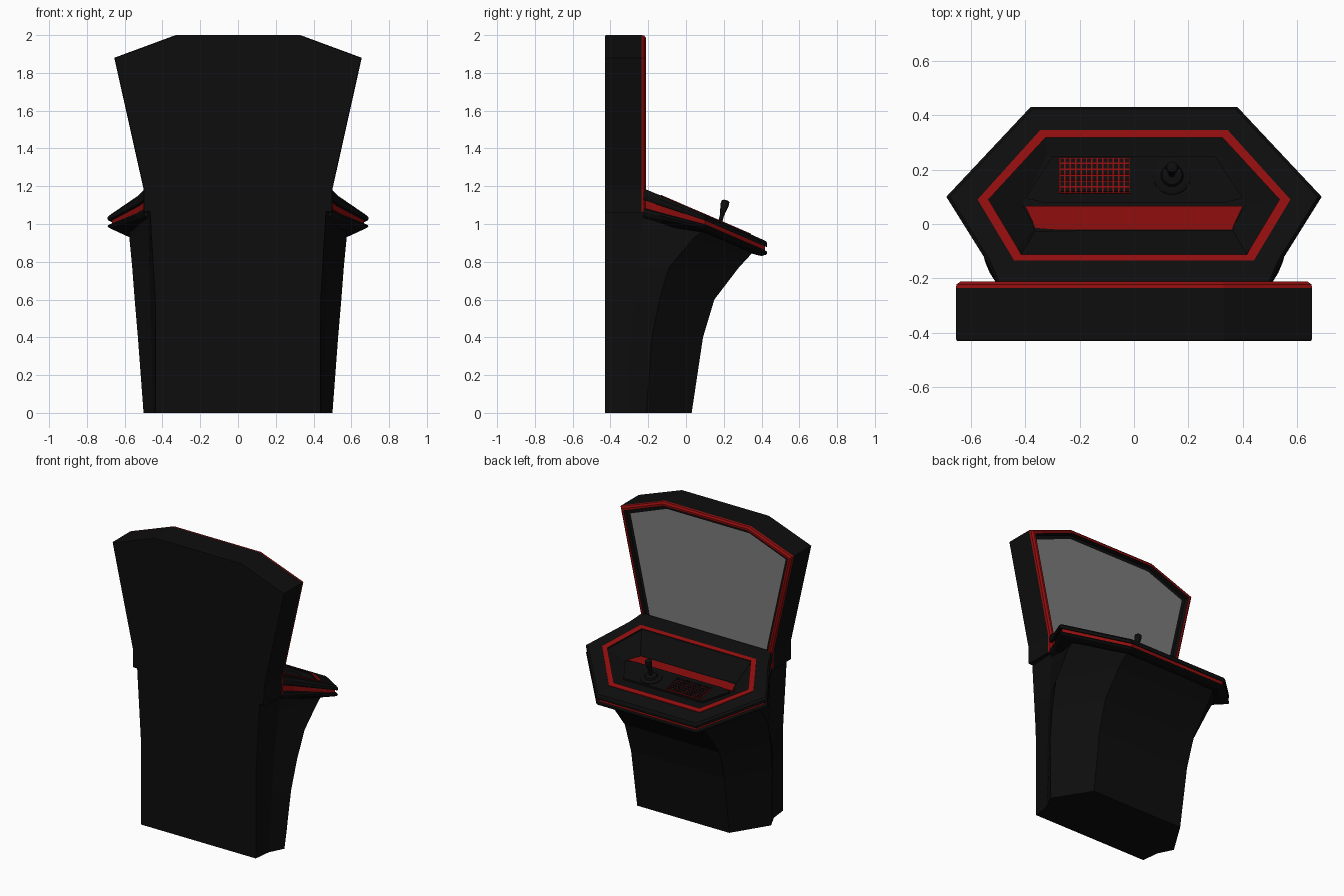
import bpy, bmesh, math
from mathutils import Vector, Matrix

if "Cube" in bpy.data.objects:
    bpy.data.objects.remove(bpy.data.objects["Cube"])


def material(name, rgb):
    m = bpy.data.materials.new(name)
    m.diffuse_color = (*rgb, 1)
    m.use_nodes = True
    m.node_tree.nodes["Principled BSDF"].inputs["Base Color"].default_value = m.diffuse_color
    return m


BLACK = material("black", (0.004, 0.004, 0.004))
RED = material("red", (0.27, 0.004, 0.004))
GREY = material("screen grey", (0.2, 0.2, 0.2))
MATS = [BLACK, RED, GREY]


def finish(name, bm):
    bmesh.ops.recalc_face_normals(bm, faces=bm.faces[:])
    me = bpy.data.meshes.new(name)
    bm.to_mesh(me)
    bm.free()
    for m in MATS:
        me.materials.append(m)
    ob = bpy.data.objects.new(name, me)
    bpy.context.collection.objects.link(ob)
    return ob


def mirror(half):
    """Close a right-hand half outline with its mirrored left half."""
    return [Vector(p) for p in half] + [Vector((-p[0], p[1], p[2])) for p in reversed(half)]


def loft(name, rings, bands=None, end=0):
    """Skin closed rings; bands gives the material index between rings."""
    bm = bmesh.new()
    vs = [[bm.verts.new(p) for p in r] for r in rings]
    n = len(rings[0])
    for k in range(len(vs) - 1):
        for i in range(n):
            j = (i + 1) % n
            f = bm.faces.new((vs[k][i], vs[k][j], vs[k + 1][j], vs[k + 1][i]))
            f.material_index = bands[k] if bands else 0
    bm.faces.new(vs[0])
    bm.faces.new(vs[-1]).material_index = end
    return finish(name, bm)


def lerp(a, b, t):
    return tuple(p + (q - p) * t for p, q in zip(a, b))


# Cabinet body: half sections of back corner, crease, widest edge, front corner
body = [
    [(.436, -.43, 0), (.45, -.31, 0), (.50, -.21, 0), (.35, .03, 0)],
    [(.436, -.43, .4), (.46, -.29, .4), (.53, -.18, .4), (.355, .09, .4)],
    [(.438, -.43, .6), (.465, -.275, .6), (.547, -.14, .6), (.36, .15, .6)],
    [(.448, -.43, .77), (.47, -.255, .77), (.56, -.09, .77), (.36, .28, .77)],
    [(.46, -.43, .97), (.475, -.235, .97), (.575, .04, .925), (.355, .34, .835)],
    [(.466, -.43, 1.08), (.48, -.225, 1.08), (.575, .10, .97), (.35, .36, .86)],
]
loft("cabinet_body", [mirror(r) for r in body])

# Upright display housing: outline shrinks to the recessed screen
OUTER = [(.33, 2.0), (.655, 1.88), (.50, 1.185), (.50, 1.06)]
SCREEN = [(.315, 1.945), (.59, 1.84), (.45, 1.21), (.445, 1.18)]


def housing_ring(y, t):
    return mirror([(x, y, z) for x, z in (lerp(a, b, t) for a, b in zip(OUTER, SCREEN))])


loft("display_housing",
     [housing_ring(-.43, .06), housing_ring(-.422, 0), housing_ring(-.236, 0),
      housing_ring(-.222, .04), housing_ring(-.212, .25), housing_ring(-.212, .5),
      housing_ring(-.238, .6), housing_ring(-.240, 1)],
     [0, 0, 1, 1, 1, 0, 0], end=2)

# Control deck: sloped hexagonal slab with red groove, red inlay and basin
DECK = [(.38, .43), (.69, .10), (.54, -.14), (.50, -.225)]


def deck_z(y):
    return 1.05 - .431 * (y - .1)


def deck_ring(s, drop):
    pts = []
    for x, y in DECK:
        yy = y if y < -.2 else .1 + (y - .1) * s
        deeper = 1 + max(0, (.1 - y) / .32)
        pts.append((x * s, yy, deck_z(yy) - drop * deeper))
    return mirror(pts)


def inlay_ring(pts, lift):
    return mirror([(x, y, deck_z(y) + lift) for x, y in pts])


inlay_out = [(.345, .345), (.575, .09), (.4535, -.1125), (.44, -.135)]
inlay_in = [(.325, .318), (.535, .09), (.427, -.09), (.415, -.112)]
floor = mirror([(.32, .255, .955), (.41, .07, .995), (.364, -.01, .998), (.36, -.02, .998)])
loft("control_deck",
     [deck_ring(.84, .095), deck_ring(.91, .09), deck_ring(.985, .072), deck_ring(1, .062),
      deck_ring(.995, .055), deck_ring(.968, .052), deck_ring(.968, .031), deck_ring(.995, .031),
      deck_ring(1, .024), deck_ring(1, .012), deck_ring(.98, .001),
      inlay_ring(inlay_out, 0), inlay_ring(inlay_out, .004),
      inlay_ring(inlay_in, .004), inlay_ring(inlay_in, -.006), floor],
     [0, 0, 0, 0, 0, 1, 0, 0, 0, 0, 0, 1, 1, 0, 0])


def plate(name, half, thick, index):
    low = mirror(half)
    return loft(name, [low, [p + Vector((0, 0, thick)) for p in low]], [index], index)


# Red strip along the back of the basin and the raised button panel
plate("red_strip", [(.40, .066, .997), (.36, -.02, 1.0)], .005, 1)
plate("button_panel", [(.30, .25, .962), (.40, .095, .996), (.33, .078, 1.0)], .012, 0)


def panel_z(y):
    return 1.011 - .22 * (y - .085)


def add_box(bm, x, y, w, d, h, index):
    m = (Matrix.Translation((x, y, panel_z(y))) @ Matrix.Rotation(-math.atan(.22), 4, 'X')
         @ Matrix.Diagonal((w, d, h, 1)))
    for v in bmesh.ops.create_cube(bm, size=1, matrix=m)["verts"]:
        for f in v.link_faces:
            f.material_index = index


# Keyboard: red backing with rows of black keys
bm = bmesh.new()
add_box(bm, -.145, .178, .262, .135, .010, 1)
finish("keyboard_base", bm)
bm = bmesh.new()
COLS, ROWS = 13, 6
for c in range(COLS):
    for r in range(ROWS):
        add_box(bm, -.145 + .0198 * (c - (COLS - 1) / 2), .178 + .0215 * (r - (ROWS - 1) / 2),
                .0145, .0155, .02, 0)
finish("keyboard_keys", bm)


# Joystick: round base, collar and a tilted stick with a teardrop grip
def turned(name, centre, axis, profile, n=20):
    rot = Vector((0, 0, 1)).rotation_difference(Vector(axis).normalized()).to_matrix()
    rings = [[Vector(centre) + rot @ Vector((r * math.cos(a), r * math.sin(a), h))
              for a in (2 * math.pi * i / n for i in range(n))] for r, h in profile]
    ob = loft(name, rings)
    for p in ob.data.polygons:
        p.use_smooth = len(p.vertices) == 4
    bpy.context.view_layer.objects.active = ob
    ob.select_set(True)
    bpy.ops.object.shade_smooth_by_angle(angle=math.radians(35))
    ob.select_set(False)


base = (.14, .175, panel_z(.175) - .004)
turned("joystick_base", base, (0, .22, 1),
       [(.07, 0), (.07, .008), (.062, .013), (.042, .013), (.036, .024), (.014, .03)])
turned("joystick_stick", base, (0, .26, 1),
       [(.011, .01), (.011, .06), (.014, .075), (.020, .105), (.023, .125),
        (.020, .138), (.010, .144)])
